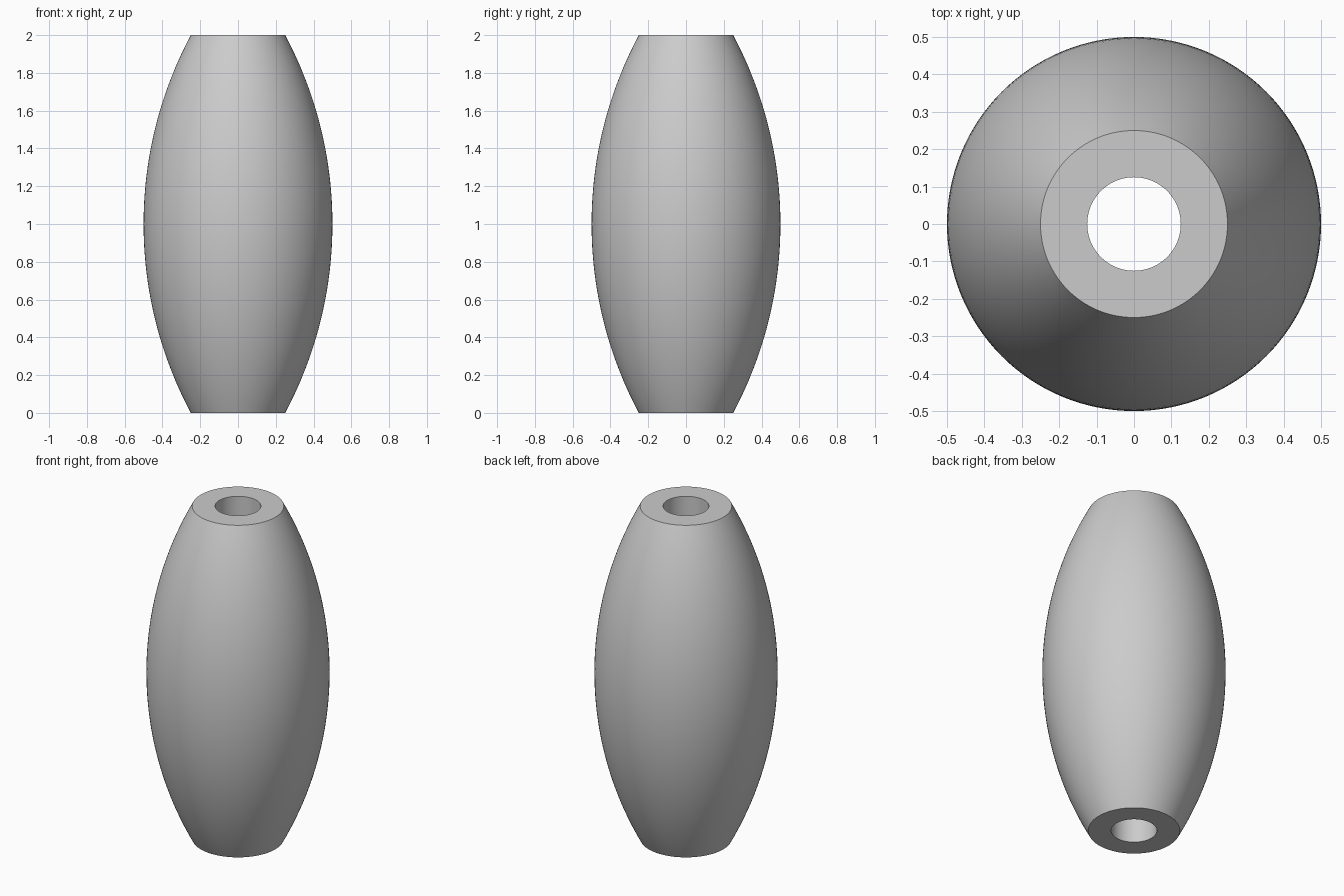
import bpy
import bmesh
import math

default = bpy.data.objects.get("Cube")
if default:
    bpy.data.objects.remove(default, do_unlink=True)

HEIGHT = 2.0
END_RADIUS = 0.25
MID_RADIUS = 0.5
HOLE_RADIUS = 0.125
SEGMENTS = 128
RINGS = 48

# Plain grey material
grey = bpy.data.materials.new("plain grey")
grey.use_nodes = True
colour = (0.6, 0.6, 0.6, 1.0)
grey.diffuse_color = colour
grey.node_tree.nodes["Principled BSDF"].inputs["Base Color"].default_value = colour

# Barrel profile: a circular arc bulging between the flat ends
half = HEIGHT / 2
bulge = MID_RADIUS - END_RADIUS
arc_radius = (half ** 2 + bulge ** 2) / (2 * bulge)
sweep = math.asin(half / arc_radius)
profile = []
for i in range(RINGS + 1):
    angle = sweep * (2 * i / RINGS - 1)
    radius = MID_RADIUS - arc_radius * (1 - math.cos(angle))
    profile.append((radius, half + arc_radius * math.sin(angle)))

# Straight bore through the middle closes the profile
profile += [(HOLE_RADIUS, HEIGHT), (HOLE_RADIUS, 0)]

# Revolve the closed profile around the vertical axis
bm = bmesh.new()
verts = [bm.verts.new((r, 0, z)) for r, z in profile]
edges = [bm.edges.new((v, verts[(i + 1) % len(verts)])) for i, v in enumerate(verts)]
bmesh.ops.spin(bm, geom=verts + edges, cent=(0, 0, 0), axis=(0, 0, 1),
               angle=math.tau, steps=SEGMENTS, use_merge=False)
bmesh.ops.remove_doubles(bm, verts=bm.verts, dist=0.0001)
bmesh.ops.recalc_face_normals(bm, faces=bm.faces)
mesh = bpy.data.meshes.new("barrel_bead")
bm.to_mesh(mesh)
bm.free()
mesh.materials.append(grey)

bead = bpy.data.objects.new("barrel_bead", mesh)
bpy.context.collection.objects.link(bead)

# Smooth sides with crisp rims
bpy.ops.object.select_all(action="DESELECT")
bead.select_set(True)
bpy.context.view_layer.objects.active = bead
bpy.ops.object.shade_smooth_by_angle(angle=math.radians(30))
